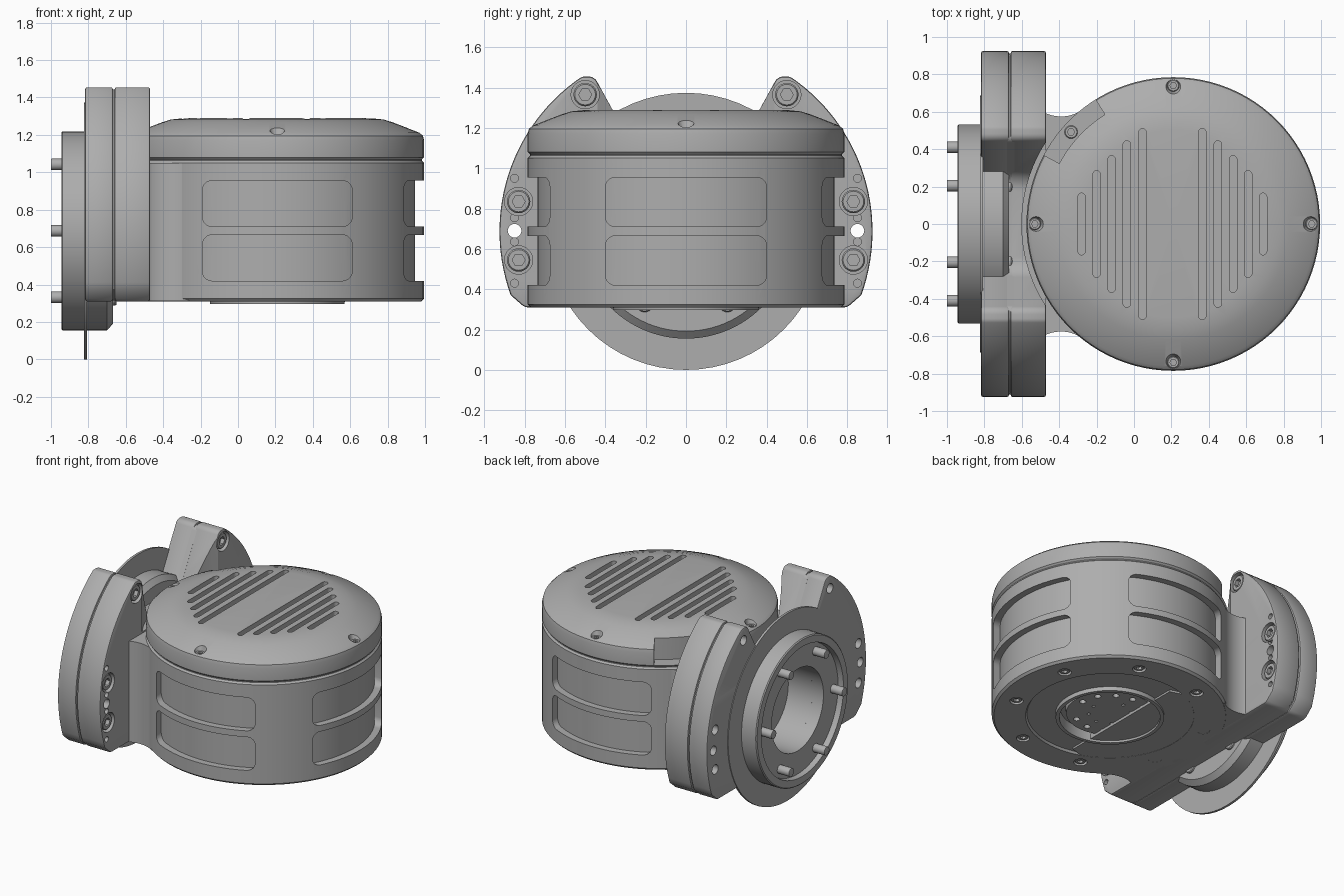
import bpy, bmesh
from math import sin, cos, tan, pi, radians, acos
from mathutils import Vector

cube = bpy.data.objects.get("Cube")
if cube:
    bpy.data.objects.remove(cube)

CX, ZC = 0.21, 0.687          # drum axis x, flange axis z
COLOUR = (0.42, 0.42, 0.42, 1)
metal = bpy.data.materials.new("grey metal")
metal.use_nodes = True
metal.diffuse_color = COLOUR
metal.node_tree.nodes["Principled BSDF"].inputs["Base Color"].default_value = COLOUR


def place(u, v, w, axis):
    """Plane coordinates u, v and distance w along the axis."""
    return {"x": (w, u, v), "y": (u, w, v), "z": (u, v, w)}[axis]


def loft(name, rings, closed=False):
    """Join equal rings of points; cap the ends unless closed."""
    bm = bmesh.new()
    loops = [[bm.verts.new(p) for p in ring] for ring in rings]
    n = len(loops[0])
    for a, b in zip(loops, loops[1:] + (loops[:1] if closed else [])):
        for i in range(n):
            j = (i + 1) % n
            bm.faces.new((a[i], a[j], b[j], b[i]))
    if not closed:
        bm.faces.new(loops[0])
        bm.faces.new(loops[-1])
    bmesh.ops.recalc_face_normals(bm, faces=bm.faces)
    mesh = bpy.data.meshes.new(name)
    bm.to_mesh(mesh)
    bm.free()
    mesh.materials.append(metal)
    obj = bpy.data.objects.new(name, mesh)
    bpy.context.collection.objects.link(obj)
    return obj


def circle(r, n=32, c=(0, 0)):
    return [(c[0] + r * cos(2 * pi * i / n), c[1] + r * sin(2 * pi * i / n)) for i in range(n)]


def arc(c, r, a, b, n):
    angles = [radians(a + (b - a) * i / n) for i in range(n + 1)]
    return [(c[0] + r * cos(t), c[1] + r * sin(t)) for t in angles]


def prism(name, pts, a, b, axis, bevel=0):
    obj = loft(name, [[place(u, v, w, axis) for u, v in pts] for w in (a, b)])
    if bevel:
        mod = obj.modifiers.new("bevel", "BEVEL")
        mod.width, mod.segments, mod.angle_limit = bevel, 2, radians(50)
        apply(obj, mod)
    return obj


def lathe(name, profile, axis, c, n=96, closed=False):
    return loft(name, [[place(u, v, w, axis) for u, v in circle(r, n, c)] for r, w in profile], closed)


def apply(obj, mod):
    bpy.context.view_layer.objects.active = obj
    bpy.ops.object.modifier_apply(modifier=mod.name)


def cut(targets, cutters):
    """Subtract all cutters from all targets, then drop the cutters."""
    for t in targets:
        for c in cutters:
            mod = t.modifiers.new("cut", "BOOLEAN")
            mod.operation, mod.solver, mod.object = "DIFFERENCE", "EXACT", c
            apply(t, mod)
    for c in cutters:
        bpy.data.objects.remove(c)


def rounded(corners, n=5):
    """Fillet a polygon given as (u, v, radius)."""
    out = []
    for i, (u, v, r) in enumerate(corners):
        p = Vector((u, v))
        if not r:
            out.append((u, v))
            continue
        a = (Vector(corners[i - 1][:2]) - p).normalized()
        b = (Vector(corners[(i + 1) % len(corners)][:2]) - p).normalized()
        half = acos(max(-1, min(1, a.dot(b)))) / 2
        p0, p2 = p + a * r / tan(half), p + b * r / tan(half)
        centre = p + (a + b).normalized() * r / sin(half)
        for k in range(n + 1):
            d = (p0.lerp(p2, k / n) - centre).normalized()
            out.append(tuple(centre + d * r))
    return out


def box(u0, u1, v0, v1, r):
    return rounded([(u0, v0, r), (u1, v0, r), (u1, v1, r), (u0, v1, r)])


def screw(name, c, top, r, axis, out=1, depth=0.05):
    """Socket head: round head with a hexagonal recess."""
    n = 24
    hexagon = [0.55 * r * cos(pi / 6) / cos((2 * pi * i / n) % (pi / 3) - pi / 6) for i in range(n)]
    spec = [([r] * n, depth), ([r] * n, 0.15 * r), ([0.88 * r] * n, 0), (hexagon, 0), (hexagon, 0.5 * r)]
    rings = [[place(c[0] + q * cos(2 * pi * i / n), c[1] + q * sin(2 * pi * i / n), top - out * d, axis)
              for i, q in enumerate(radii)] for radii, d in spec]
    return loft(name, rings)


# Drum body with stepped underside
drum = lathe("drum_body", [(0.01, 0.33), (0.29, 0.33), (0.295, 0.37), (0.33, 0.37), (0.335, 0.296),
             (0.36, 0.296), (0.362, 0.325), (0.55, 0.325), (0.56, 0.31), (0.77, 0.31),
             (0.785, 0.325), (0.785, 1.05), (0.773, 1.062), (0.01, 1.062)], "z", (CX, 0))

# Rounded window pockets on three sides, two rows
windows = []
for z0 in (0.42, 0.71):
    z1 = z0 + 0.245
    windows += [prism("window_cutter", box(CX - 0.4, CX + 0.4, z0, z1, 0.05), s * 0.5, s, "y") for s in (-1, 1)]
    windows.append(prism("window_cutter", box(-0.4, 0.4, z0, z1, 0.05), 0.7, 1.3, "x"))
cut(windows, [lathe("pocket_core", [(0.737, 0.2), (0.737, 1.2)], "z", (CX, 0))])
cut([drum], windows)

# Output face holes and screws under the drum
holes = [prism("hole", circle(0.022, 12, p), 0.2, 0.36, "z") for p in circle(0.235, 12, (CX, 0))]
holes += [prism("hole", circle(0.012, 8, p), 0.2, 0.35, "z") for p in circle(0.14, 8, (CX, 0))]
base_spots = arc((CX, 0), 0.65, 22.5, 337.5, 7)
holes += [prism("hole", circle(0.045, 20, p), 0.2, 0.345, "z") for p in base_spots]
cut([drum], holes)
for p in base_spots:
    screw("base_screw", p, 0.316, 0.037, "z", -1)

# Domed cap with vent slots, screw bores and one edge notch
cap = lathe("drum_cap", [(0.01, 1.055), (0.773, 1.055), (0.773, 1.068), (0.785, 1.08), (0.785, 1.17),
            (0.779, 1.195), (0.76, 1.212), (0.62, 1.266), (0.57, 1.282), (0.5, 1.289), (0.01, 1.29)],
            "z", (CX, 0))
cutters = []
for offset, half in ((0.16, 0.51), (0.243, 0.445), (0.325, 0.365), (0.405, 0.285), (0.485, 0.165)):
    for s in (-1, 1):
        x = CX - 0.005 + s * offset
        cutters.append(prism("slot", box(x - 0.02, x + 0.02, -half, half, 0.0195), 1.235, 1.4, "z"))
cap_spots = circle(0.74, 4, (CX, 0))
cutters += [lathe("bore", [(0.02, 1.17), (0.045, 1.235), (0.045, 1.4)], "z", p, 24) for p in cap_spots]
notch = arc((CX, 0), 0.69, 122, 152, 16) + arc((CX, 0), 0.9, 152, 122, 16)
cutters.append(prism("notch", notch, 1.08, 1.4, "z"))
cut([cap], cutters)
for p in cap_spots:
    screw("cap_screw", p, 1.205, 0.032, "z", 1, 0.03)
screw("notch_screw", arc((CX, 0), 0.735, 138, 138, 1)[0], 1.092, 0.035, "z")

# Neck that blends the drum into the flange
side = arc((-0.39, 0.775), 0.2, -115, -52, 14)
neck = [(-0.5, 0.62)] + side + [(CX - 0.1, 0.5)]
prism("neck", neck + [(x, -y) for x, y in reversed(neck)], 0.311, 1.05, "z")

# Two flange plates with upper lugs and a notch between them
half = [(0.25, 1.08, 0.12), (0.455, 1.455, 0.045)]
half += [(y, z, 0.04 if i == 0 else 0) for i, (y, z) in enumerate(arc((0, ZC), 0.925, 56, -20, 28))]
half += [(0.80, 0.31, 0.05)]
outline = rounded(half + [(-y, z, r) for y, z, r in reversed(half)])
outer = prism("flange_outer_plate", outline, -0.818, -0.668, "x", 0.012)
inner = prism("flange_inner_plate", outline, -0.66, -0.47, "x", 0.012)
seam = prism("flange_seam", [(y * 0.985, ZC + (z - ZC) * 0.985) for y, z in outline], -0.68, -0.64, "x")

bolts = [(s * y, z) for s in (-1, 1) for y, z in ((0.5, 1.365), (0.83, 0.835), (0.83, 0.545))]
pins = [(s * 0.85, z) for s in (-1, 1) for z in (0.95, 0.755, 0.635, 0.43)]
cut([outer, inner, seam], [prism("hub_bore", circle(0.3, 64, (0, ZC)), -1.1, -0.62, "x")]
    + [prism("dowel_hole", circle(0.034, 20, (s * 0.85, 0.69)), -1, 0, "x") for s in (-1, 1)])
cut([outer], [prism("bolt_hole", circle(0.035, 20, p), -0.9, -0.76, "x") for p in bolts])
cut([inner], [prism("counterbore", circle(0.07, 28, p), -0.54, -0.4, "x") for p in bolts]
    + [prism("pin_hole", circle(0.02, 12, p), -0.51, -0.4, "x") for p in pins]
    + [lathe("cap_clearance", [(0.81, 1.06), (0.81, 1.6)], "z", (CX, 0))])
for p in bolts:
    screw("flange_bolt", p, -0.48, 0.058, "x", 1, 0.07)

# Thin backing disc
lathe("backing_disc", [(0.45, -0.823), (0.687, -0.823), (0.687, -0.806), (0.45, -0.806)], "x", (0, ZC), 64, True)

# Hub ring with recessed face, chamfered back and drive pins
lathe("hub_ring", [(0.3, -0.905), (0.47, -0.905), (0.475, -0.945), (0.525, -0.945), (0.532, -0.938),
      (0.532, -0.7), (0.495, -0.667), (0.3, -0.667)], "x", (0, ZC), 96, True)
for p in circle(0.41, 6, (0, ZC)):
    prism("drive_pin", circle(0.031, 20, p), -1.0, -0.88, "x", 0.004)
    screw("hub_screw", p, -0.65, 0.045, "x")

# Smooth curved surfaces, crisp edges
for obj in bpy.context.scene.objects:
    obj.select_set(obj.type == "MESH")
bpy.ops.object.shade_smooth_by_angle(angle=radians(28))
